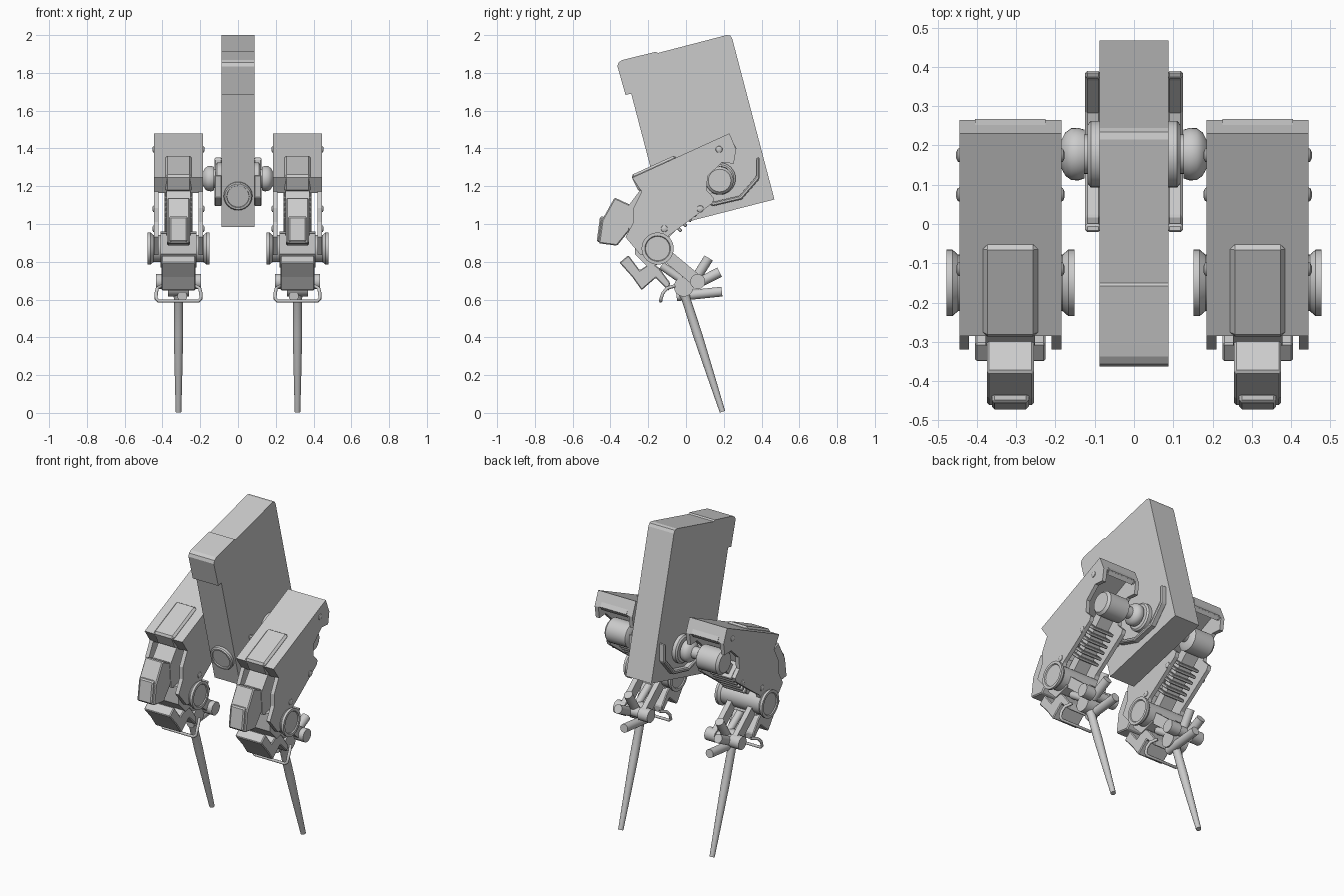
import bpy, bmesh, math
from mathutils import Vector

C = 0.315  # x of the leg centre line


def finish(name, bm, mirror, smooth, bevel=0):
    bmesh.ops.recalc_face_normals(bm, faces=bm.faces)
    me = bpy.data.meshes.new(name)
    bm.to_mesh(me)
    bm.free()
    ob = bpy.data.objects.new(name, me)
    bpy.context.collection.objects.link(ob)
    if smooth:
        bpy.ops.object.select_all(action='DESELECT')
        ob.select_set(True)
        bpy.context.view_layer.objects.active = ob
        bpy.ops.object.shade_smooth_by_angle(angle=math.radians(35))
    if bevel:
        b = ob.modifiers.new("bevel", 'BEVEL')
        b.width, b.segments, b.limit_method = bevel, 1, 'ANGLE'
        b.angle_limit = math.radians(40)
    if mirror:
        ob.modifiers.new("mirror", 'MIRROR').use_clip = False
    return ob


def prism(name, pts, x0, x1, mirror=True, bevel=0):
    """Extrude a (y, z) outline from x0 to x1."""
    bm = bmesh.new()
    f = bm.faces.new([bm.verts.new((x0, y, z)) for y, z in pts])
    r = bmesh.ops.extrude_face_region(bm, geom=[f])
    vs = [v for v in r['geom'] if isinstance(v, bmesh.types.BMVert)]
    bmesh.ops.translate(bm, vec=(x1 - x0, 0, 0), verts=vs)
    return finish(name, bm, mirror, False, bevel)


def lathe(name, base, axis, prof, sides=24, mirror=True):
    """Revolve (distance, radius) pairs about an axis starting at base."""
    bm = bmesh.new()
    d = Vector(axis).normalized()
    u = d.orthogonal().normalized()
    w = d.cross(u)
    rings = []
    for t, r in prof:
        rings.append([bm.verts.new(Vector(base) + d * t + r * (
            u * math.cos(2 * math.pi * k / sides) + w * math.sin(2 * math.pi * k / sides)))
            for k in range(sides)])
    for a, b in zip(rings, rings[1:]):
        for k in range(sides):
            j = (k + 1) % sides
            bm.faces.new((a[k], a[j], b[j], b[k]))
    bm.faces.new(rings[0])
    bm.faces.new(rings[-1])
    return finish(name, bm, mirror, True)


def rod(name, p0, p1, r0, r1=None, sides=20):
    d = Vector(p1) - Vector(p0)
    return lathe(name, p0, d, [(0, r0), (d.length, r0 if r1 is None else r1)], sides)


def bar(p, q, h):
    """Rectangle outline around a line in the (y, z) plane."""
    p, q = Vector(p), Vector(q)
    n = (q - p).normalized()
    n = Vector((-n.y, n.x)) * h
    return [p + n, q + n, q - n, p - n]


# Body slab with the overhanging front lip
prism("body_slab", [
    (-0.363, 1.835), (-0.357, 1.855), (-0.338, 1.868), (-0.31, 1.875), (-0.158, 1.912),
    (-0.15, 1.905), (0.215, 2.0), (0.235, 1.997), (0.245, 1.98), (0.468, 1.13), (-0.105, 0.983),
    (-0.29, 1.69), (-0.32, 1.683)], -0.088, 0.088, mirror=False)
lathe("front_dial", (0, -0.13, 1.155), (0, -0.968, -0.25),
      [(0, 0.076), (0.035, 0.076), (0.042, 0.07), (0.042, 0.06), (0.035, 0.058)], mirror=False)

# Curved guard on each side of the slab, below the hip
outer = [(0.39, 1.355), (0.39, 1.24), (0.295, 1.13), (0.145, 1.095), (0.0, 1.14), (-0.022, 1.26)]
inner = [(0.0, 1.26), (0.018, 1.155), (0.148, 1.118), (0.283, 1.15), (0.37, 1.25), (0.37, 1.345)]
prism("hip_guard", outer + inner, 0.085, 0.125, bevel=0.006)

# Hip joint and motor
HY, HZ = 0.178, 1.24
lathe("hip_joint", (0.08, HY, HZ), (1, 0, 0), [
    (0, 0.085), (0.03, 0.085), (0.038, 0.075), (0.038, 0.05), (0.046, 0.05), (0.046, 0.062),
    (0.062, 0.067), (0.08, 0.066), (0.095, 0.055), (0.105, 0.036), (0.18, 0.034)], 32)
lathe("hip_motor", (C - 0.085, HY, HZ - 0.01), (1, 0, 0), [
    (0, 0.05), (0.015, 0.074), (0.15, 0.074), (0.165, 0.06), (0.165, 0.05)], 24)

# Thigh shell: top cover, side plates, raised panel, bolts
prism("thigh_cover", [
    (-0.285, 1.245), (0.23, 1.48), (0.265, 1.395), (0.245, 1.385), (0.213, 1.445),
    (-0.25, 1.228), (-0.205, 1.18), (-0.23, 1.165)], 0.185, 0.445)
side = [(-0.27, 1.238), (0.22, 1.465), (0.265, 1.395), (0.253, 1.32), (0.19, 1.325), (0.115, 1.255),
        (0.108, 1.18), (0.15, 1.135), (0.14, 1.11), (0.0, 1.005), (-0.09, 0.94), (-0.12, 0.86),
        (-0.2, 0.835), (-0.24, 0.835), (-0.32, 0.93), (-0.278, 1.01), (-0.278, 1.085), (-0.23, 1.18)]
for x in (0.185, 0.42):
    prism("thigh_side_plate", side, x, x + 0.025)
prism("thigh_rear_rim", [(0.205, 1.46), (0.225, 1.47), (0.268, 1.4), (0.25, 1.375)], 0.225, 0.405)
prism("thigh_top_panel", [
    (-0.292, 1.258), (-0.055, 1.366), (-0.05, 1.34), (-0.26, 1.24), (-0.225, 1.175), (-0.25, 1.17)],
    C - 0.07, C + 0.07, bevel=0.012)
for y, z in ((-0.115, 0.975), (0.075, 1.08), (0.175, 1.395)):
    for s in (-1, 1):
        lathe("thigh_bolt", (C + s * 0.128, y, z), (s, 0, 0),
              [(0, 0.019), (0.006, 0.017), (0.01, 0.008)], 12)

# Ribbed core inside the thigh
a, b = Vector((0.13, 1.2)), Vector((-0.13, 0.93))
prism("thigh_core", bar(a, b, 0.03), C - 0.045, C + 0.045)
d = (b - a).normalized()
for i in range(6):
    p = a.lerp(b, 0.22 + 0.1 * i)
    prism("thigh_rib", bar(p, p + d * 0.018, 0.055), C - 0.075, C + 0.075, bevel=0.004)

# Knee armour on the front with its raised plate and neck
prism("knee_neck", [(-0.2, 1.21), (-0.25, 1.17), (-0.31, 1.09), (-0.3, 0.95), (-0.17, 0.9), (-0.13, 1.0)],
      C - 0.063, C + 0.063)
prism("knee_armour", [(-0.378, 1.14), (-0.27, 1.09), (-0.3, 0.965), (-0.365, 0.885), (-0.462, 0.898),
                      (-0.445, 1.02)], C - 0.06, C + 0.06, bevel=0.006)
prism("knee_armour_plate", [(-0.455, 1.04), (-0.43, 1.04), (-0.44, 0.905), (-0.473, 0.905)],
      C - 0.047, C + 0.047, bevel=0.007)

# Knee drum with flanges
lathe("knee_drum", (0.152, -0.15, 0.87), (1, 0, 0), [
    (0.006, 0.064), (0, 0.068), (0, 0.085), (0.015, 0.085), (0.03, 0.072), (0.296, 0.072),
    (0.311, 0.085), (0.326, 0.085), (0.326, 0.068), (0.32, 0.064)], 32)
prism("knee_block", [(-0.27, 0.95), (-0.16, 0.96), (-0.1, 0.8), (-0.2, 0.77), (-0.27, 0.84)],
      C - 0.095, C + 0.095)

# Shin guard: folded plate
prism("shin_guard", [
    (-0.305, 0.835), (-0.245, 0.755), (-0.2, 0.785), (-0.165, 0.785), (-0.14, 0.765), (-0.085, 0.69),
    (-0.09, 0.645), (-0.16, 0.715), (-0.235, 0.65), (-0.285, 0.72), (-0.352, 0.795)],
    C - 0.09, C + 0.09, bevel=0.005)

# Shin links and ankle
for s in (-1, 1):
    x = C + s * 0.07
    prism("shin_link", bar((-0.14, 0.865), (0.07, 0.69), 0.032), x - 0.016, x + 0.016)
    rod("ankle_cap", (C + s * 0.05, 0.062, 0.695), (C + s * 0.118, 0.062, 0.695), 0.04)
    rod("shin_damper", (C + s * 0.03, -0.13, 0.78), (C + s * 0.03, 0.0, 0.69), 0.022)
rod("ankle_axle", (C - 0.06, 0.062, 0.695), (C + 0.06, 0.062, 0.695), 0.03)
rod("ankle_wheel", (C - 0.055, -0.012, 0.668), (C + 0.055, -0.012, 0.668), 0.052, sides=28)

# Fanned rear cylinders
rod("rear_cylinder", (C, 0.045, 0.7), (C, 0.12, 0.82), 0.026)
rod("rear_cylinder", (C + 0.03, 0.05, 0.68), (C + 0.03, 0.178, 0.745), 0.027)
rod("rear_cylinder", (C - 0.02, -0.05, 0.617), (C - 0.02, 0.19, 0.642), 0.026)

# Tapered peg leg
top, foot = Vector((C, -0.01, 0.635)), Vector((C, 0.193, 0.006))
L = (foot - top).length
lathe("peg_leg", top, foot - top, [
    (-0.02, 0.018), (0, 0.03), (0.03, 0.024), (L * 0.35, 0.025), (L * 0.7, 0.02), (L, 0.015)], 20)

# Wire handle in front of the ankle
cu = bpy.data.curves.new("wire_handle", 'CURVE')
cu.dimensions = '3D'
cu.bevel_depth, cu.bevel_resolution = 0.009, 2
half = [(0.09, -0.06, 0.672), (0.112, -0.1, 0.66), (0.118, -0.122, 0.635), (0.118, -0.132, 0.605),
        (0.105, -0.134, 0.592)]
path = [(C + x, y, z) for x, y, z in half] + [(C - x, y, z) for x, y, z in half[::-1]]
sp = cu.splines.new('POLY')
sp.points.add(len(path) - 1)
for pt, co in zip(sp.points, path):
    pt.co = (*co, 1)
handle = bpy.data.objects.new("wire_handle", cu)
bpy.context.collection.objects.link(handle)
handle.modifiers.new("mirror", 'MIRROR')
